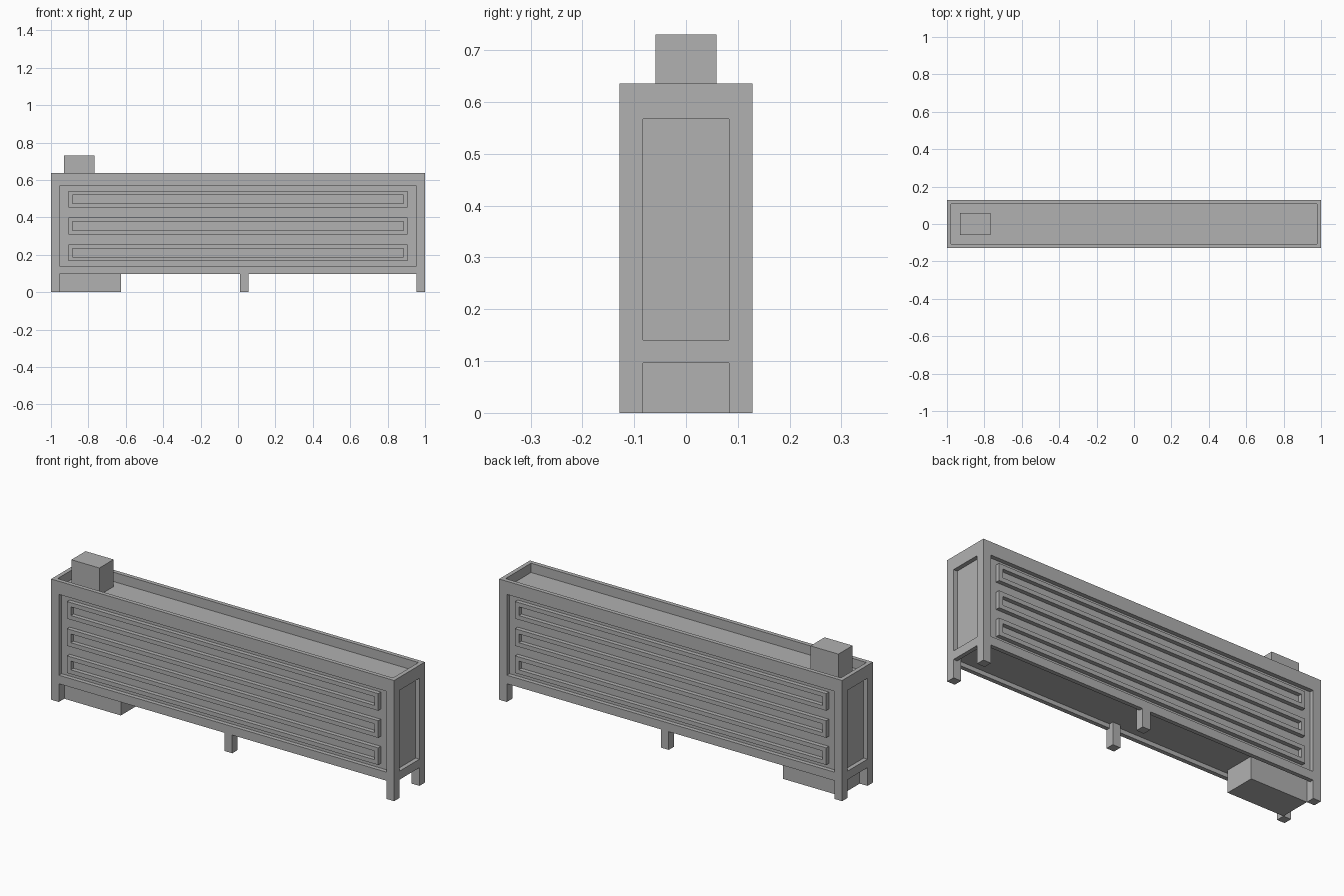
import bpy
import bmesh
from mathutils import Vector

old = bpy.data.objects.get("Cube")
if old:
    bpy.data.objects.remove(old, do_unlink=True)

GREY = (0.44, 0.44, 0.44, 1.0)
grey = bpy.data.materials.new("plain_grey")
grey.use_nodes = True
grey.diffuse_color = GREY
grey.node_tree.nodes["Principled BSDF"].inputs["Base Color"].default_value = GREY

# Main dimensions
HX, HY = 1.0, 0.128          # outer half length and half depth
BASE, TOP = 0.096, 0.636     # underside and rim of the casing
T = 0.022                    # casing wall thickness
POST = 0.045                 # leg and frame bar width
IN_X, IN_Y = HX - T, HY - T  # inner core


def finish(name, bm):
    bmesh.ops.recalc_face_normals(bm, faces=bm.faces)
    mesh = bpy.data.meshes.new(name)
    bm.to_mesh(mesh)
    bm.free()
    mesh.materials.append(grey)
    obj = bpy.data.objects.new(name, mesh)
    bpy.context.collection.objects.link(obj)
    return obj


def box(name, x, y, z):
    """Block spanning the given (low, high) ranges."""
    bm = bmesh.new()
    bmesh.ops.create_cube(bm, size=1)
    for v in bm.verts:
        v.co = Vector([r[0] if c < 0 else r[1] for c, r in zip(v.co, (x, y, z))])
    return finish(name, bm)


def frame(name, axis, depth, half, z, border, border_z):
    """Upright rectangular ring; axis is the direction it faces."""
    bm = bmesh.new()
    loops = []
    for d in depth:
        for b, bz in ((0, 0), (border, border_z)):
            w, lo, hi = half - b, z[0] + bz, z[1] - bz
            corners = [(-w, lo), (w, lo), (w, hi), (-w, hi)]
            loops.append([bm.verts.new((u, d, h) if axis == "y" else (d, u, h))
                          for u, h in corners])
    outer_a, inner_a, outer_b, inner_b = loops
    for p, q in ((outer_a, inner_a), (inner_a, inner_b),
                 (inner_b, outer_b), (outer_b, outer_a)):
        for i in range(4):
            j = (i + 1) % 4
            bm.faces.new((p[i], p[j], q[j], q[i]))
    return finish(name, bm)


# Inner core: recessed panels, sunken top tray and raised underside
CORE_LOW, CORE_HIGH = BASE + T, 0.587
box("inner_core", (-IN_X, IN_X), (-IN_Y, IN_Y), (CORE_LOW, CORE_HIGH))

# Front and back: casing frame plus three slot surrounds
for side, s in (("front", -1), ("back", 1)):
    depth = (s * IN_Y, s * HY)
    frame(side + "_frame", "y", depth, HX, (BASE, TOP), POST, 0.069 - 0.024)
    box(side + "_top_rail", (-HX + POST, HX - POST), sorted(depth), (0.567, TOP - POST))
    for i in range(3):
        mid = 0.211 + i * 0.143
        frame(f"{side}_slot_surround_{i + 1}", "y", depth, 0.907,
              (mid - 0.045, mid + 0.045), 0.022, 0.022)

# End frames
for side, s in (("left", 1), ("right", -1)):
    depth = (s * IN_X, s * HX)
    frame(side + "_end_frame", "x", depth, IN_Y, (BASE, TOP), POST - T, POST)
    box(side + "_end_top_rail", sorted(depth), (-HY + POST, HY - POST), (0.567, TOP - POST))

# Legs at the corners and the middle
for row, s in (("front", -1), ("back", 1)):
    y = sorted((s * HY, s * (HY - POST)))
    for place, x in (("right", -HX), ("middle", 0.011), ("left", HX - POST)):
        box(f"{row}_{place}_leg", (x, x + POST), y, (0, CORE_LOW))

# Box under the casing and block standing in the tray
box("lower_box", (-HX + POST, -0.625), (-HY + POST, HY - POST), (0, CORE_LOW))
box("upper_block", (-0.93, -0.767), (-0.059, 0.059), (CORE_HIGH, 0.73))
